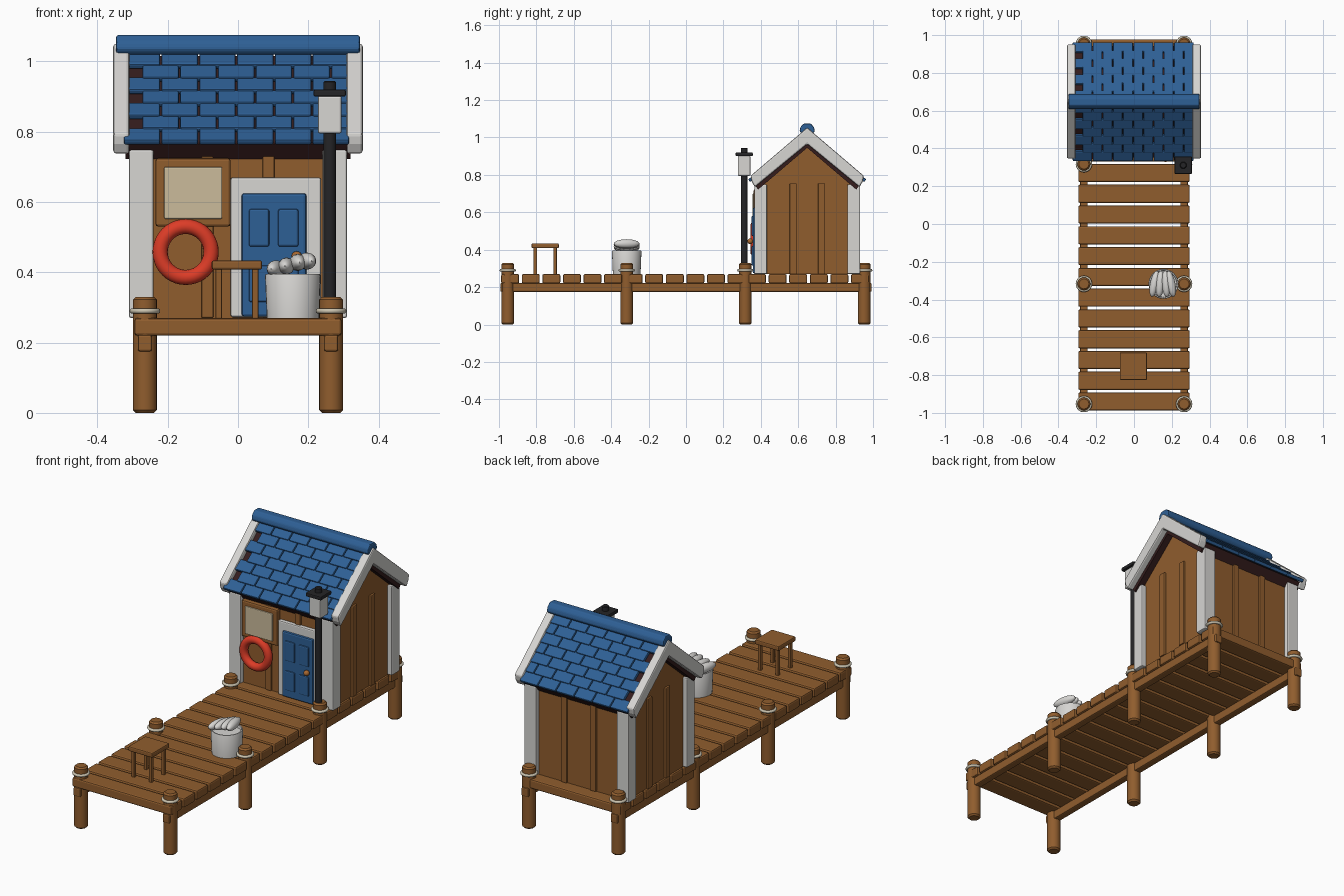
import bpy, bmesh, math
from mathutils import Matrix, Vector

if "Cube" in bpy.data.objects:
    bpy.data.objects.remove(bpy.data.objects["Cube"])


def mat(name, r, g, b):
    m = bpy.data.materials.new(name)
    m.diffuse_color = (r, g, b, 1)
    m.use_nodes = True
    m.node_tree.nodes["Principled BSDF"].inputs["Base Color"].default_value = m.diffuse_color
    return m


WOOD = mat("warm wood", 0.28, 0.11, 0.027)
BLUE = mat("blue paint", 0.027, 0.115, 0.30)
WHITE = mat("white paint", 0.68, 0.67, 0.65)
RED = mat("red", 0.72, 0.045, 0.02)
CREAM = mat("cream pane", 0.60, 0.50, 0.33)
BLACK = mat("black metal", 0.018, 0.018, 0.02)
DARK = mat("dark roof wood", 0.035, 0.012, 0.012)
ROPE = mat("rope", 0.60, 0.55, 0.43)
BRASS = mat("knob orange", 0.40, 0.14, 0.03)


def finish(name, bm, m, bevel=0.0, smooth=False):
    bmesh.ops.recalc_face_normals(bm, faces=bm.faces)
    me = bpy.data.meshes.new(name)
    bm.to_mesh(me)
    bm.free()
    ob = bpy.data.objects.new(name, me)
    bpy.context.collection.objects.link(ob)
    me.materials.append(m)
    if smooth:
        me.polygons.foreach_set("use_smooth", [True] * len(me.polygons))
        me.set_sharp_from_angle(angle=math.radians(35))
    if bevel:
        mod = ob.modifiers.new("soft edges", "BEVEL")
        mod.width, mod.segments = bevel, 2
        mod.limit_method, mod.angle_limit = "ANGLE", math.radians(30)
    return ob


def add_box(bm, x0, x1, y0, y1, z0, z1):
    mtx = Matrix.Translation(((x0 + x1) / 2, (y0 + y1) / 2, (z0 + z1) / 2))
    bmesh.ops.create_cube(bm, size=1, matrix=mtx @ Matrix.Diagonal((x1 - x0, y1 - y0, z1 - z0, 1)))


def boxes(name, items, m, bevel=0.006):
    bm = bmesh.new()
    for it in items:
        add_box(bm, *it)
    return finish(name, bm, m, bevel)


def prism(name, profile, x0, x1, m, bevel=0.0):
    """Extrude a (y, z) profile along x."""
    bm = bmesh.new()
    f = bm.faces.new([bm.verts.new((x0, y, z)) for y, z in profile])
    ext = bmesh.ops.extrude_face_region(bm, geom=[f])
    bmesh.ops.translate(bm, vec=(x1 - x0, 0, 0),
                        verts=[v for v in ext["geom"] if isinstance(v, bmesh.types.BMVert)])
    return finish(name, bm, m, bevel)


def lathe(name, profile, loc, m, rot=None, steps=32, closed=False):
    """Spin an (r, z) profile around z, then place it."""
    bm = bmesh.new()
    vs = [bm.verts.new((r, 0, z)) for r, z in profile]
    es = [bm.edges.new(p) for p in zip(vs, vs[1:])]
    if closed:
        es.append(bm.edges.new((vs[-1], vs[0])))
    bmesh.ops.spin(bm, geom=vs + es, cent=(0, 0, 0), axis=(0, 0, 1),
                   angle=math.tau, steps=steps)
    bmesh.ops.remove_doubles(bm, verts=bm.verts, dist=1e-5)
    bmesh.ops.transform(bm, verts=bm.verts, matrix=Matrix.Translation(loc) @ (rot or Matrix()))
    return finish(name, bm, m, smooth=True)


def torus(name, R, r, loc, m, rot=None, n=12):
    ring = [(R + r * math.cos(k * math.tau / n), r * math.sin(k * math.tau / n)) for k in range(n)]
    return lathe(name, ring, loc, m, rot, 40, True)


def pole(name, r, z0, z1, x, y, m, b=0.008):
    return lathe(name, [(0, z0), (r - b, z0), (r, z0 + b), (r, z1 - b), (r - b, z1), (0, z1)],
                 (x, y, 0), m, steps=24)


# --- dock: planks, side beams, posts with rope rings
boxes("deck_planks", [(-0.295, 0.295, -0.988 + 0.11 * i, -0.892 + 0.11 * i, 0.22, 0.27)
                      for i in range(18)], WOOD, 0.008)
boxes("deck_beams", [(s * 0.265 - 0.02, s * 0.265 + 0.02, -0.992, 0.992, 0.175, 0.222)
                     for s in (-1, 1)], WOOD)
for x in (-0.265, 0.265):
    for y in (-0.953, -0.317, 0.317, 0.953):
        pole("dock_post", 0.034, 0, 0.33, x, y, WOOD)
        torus("post_rope", 0.036, 0.0075, (x, y, 0.29), ROPE)

# --- hut walls
C = 0.648  # ridge line y
prism("hut_walls", [(0.39, 0.27), (0.906, 0.27), (0.906, 0.75), (C, 0.975), (0.39, 0.75)],
      -0.285, 0.285, WOOD)
boxes("corner_posts", [(min(s * 0.24, s * 0.31), max(s * 0.24, s * 0.31), y, y + 0.068, 0.27, 0.75)
                       for s in (-1, 1) for y in (0.365, 0.863)], WHITE)
battens = [(x - 0.017, x + 0.017, y, y + 0.022, 0.27, 0.75)
           for x in (-0.087, 0.087) for y in (0.38, 0.894)]
battens += [(s * 0.286 - 0.01, s * 0.286 + 0.01, y - 0.019, y + 0.019, 0.27, 0.755)
            for s in (-1, 1) for y in (0.573, 0.725)]
boxes("wall_battens", battens, WOOD, 0.004)

# --- roof: dark deck, white barge boards, ridge cap
prism("roof_deck", [(C, 1.015), (C + 0.295, 0.765), (C + 0.262, 0.722), (C, 0.945),
                    (C - 0.262, 0.722), (C - 0.295, 0.765)], -0.32, 0.32, DARK)
for s in (-1, 1):
    prism("barge_board", [(C, 1.053), (C + 0.303, 0.795), (C + 0.297, 0.765), (C + 0.28, 0.735),
                          (C, 0.965), (C - 0.28, 0.735), (C - 0.297, 0.765), (C - 0.303, 0.795)],
          s * 0.309, s * 0.355, WHITE, 0.008)
prism("ridge_cap", [(C - 0.03, 1.02), (C + 0.03, 1.02), (C + 0.041, 1.035), (C + 0.036, 1.056),
                    (C + 0.018, 1.075), (C - 0.018, 1.075), (C - 0.036, 1.056), (C - 0.041, 1.035)],
      -0.347, 0.347, BLUE, 0.006)

# --- overlapping shingles, alternate rows shifted half a width
A = math.radians(40.4)
bm = bmesh.new()
for side in (-1, 1):
    for row in range(7):
        t, n = 0.032 + 0.0555 * row, 0.011
        d, z = t * math.cos(A) + n * math.sin(A), 1.015 - t * math.sin(A) + n * math.cos(A)
        rot = Matrix.Rotation(-side * (A - 0.10), 4, "X")
        for k in range(6):
            x0 = (-0.325 if row % 2 == 0 else -0.272) + 0.1075 * k
            x1 = min(x0 + 0.1035, 0.32)
            bmesh.ops.create_cube(bm, size=1, matrix=Matrix.Translation(
                ((x0 + x1) / 2, C + side * d, z)) @ rot @ Matrix.Diagonal((x1 - x0, 0.062, 0.018, 1)))
finish("roof_shingles", bm, BLUE, 0.005)

# --- window and door
boxes("window_frame", [(-0.235, -0.021, 0.362, 0.392, 0.53, 0.725)], WOOD, 0.008)
boxes("window_pane", [(-0.21, -0.045, 0.355, 0.37, 0.552, 0.70)], CREAM, 0.004)
boxes("door_frame", [(-0.021, 0.236, 0.368, 0.392, 0.272, 0.67)], WHITE)
boxes("door", [(0.01, 0.195, 0.357, 0.38, 0.274, 0.625)], BLUE, 0.008)
boxes("door_panels", [(x, x + 0.058, 0.35, 0.365, z0, z1) for x in (0.031, 0.114)
                      for z0, z1 in ((0.315, 0.42), (0.473, 0.58))], BLUE, 0.006)


def blob(name, loc, scale, m, rot=None):
    bm = bmesh.new()
    bmesh.ops.create_uvsphere(bm, u_segments=20, v_segments=12, radius=1,
                              matrix=Matrix.Translation(loc) @ (rot or Matrix()) @ Matrix.Diagonal((*scale, 1)))
    return finish(name, bm, m, smooth=True)


blob("door_knob", (0.167, 0.343, 0.445), (0.015, 0.015, 0.015), BRASS)

# --- life ring on the wall
torus("life_ring", 0.0725, 0.0215, (-0.149, 0.366, 0.458), RED, Matrix.Rotation(math.pi / 2, 4, "X"), 16)

# --- lamp post
LX, LY = 0.261, 0.311
pole("lamp_pole", 0.018, 0.32, 0.80, LX, LY, BLACK, 0.003)
boxes("lamp_lantern", [(LX - 0.034, LX + 0.034, LY - 0.034, LY + 0.034, 0.795, 0.902)], WHITE)
boxes("lamp_cap", [(LX - 0.046, LX + 0.046, LY - 0.046, LY + 0.046, 0.90, 0.92)], BLACK, 0.005)
pole("lamp_finial", 0.018, 0.915, 0.945, LX, LY, BLACK, 0.004)

# --- bucket with a heap of bait
BX, BY = 0.156, -0.317
lathe("bucket", [(0, 0.27), (0.074, 0.27), (0.079, 0.39), (0.077, 0.395), (0.071, 0.395),
                 (0.069, 0.38), (0, 0.38)], (BX, BY, 0), WHITE)
for x, z, turn in ((-0.048, 0.41, -0.2), (-0.018, 0.418, -0.07), (0.014, 0.428, 0.07), (0.04, 0.432, 0.2)):
    blob("bait", (BX + x, BY, z), (0.023, 0.07, 0.024), WHITE, Matrix.Rotation(turn, 4, "Z"))

# --- stool
SX, SY = -0.003, -0.753
boxes("stool_seat", [(SX - 0.072, SX + 0.072, SY - 0.073, SY + 0.073, 0.408, 0.434)], WOOD)
boxes("stool_legs", [(SX + a * 0.052 - 0.009, SX + a * 0.052 + 0.009, SY + b * 0.053 - 0.009,
                      SY + b * 0.053 + 0.009, 0.268, 0.412) for a in (-1, 1) for b in (-1, 1)], WOOD, 0.003)
